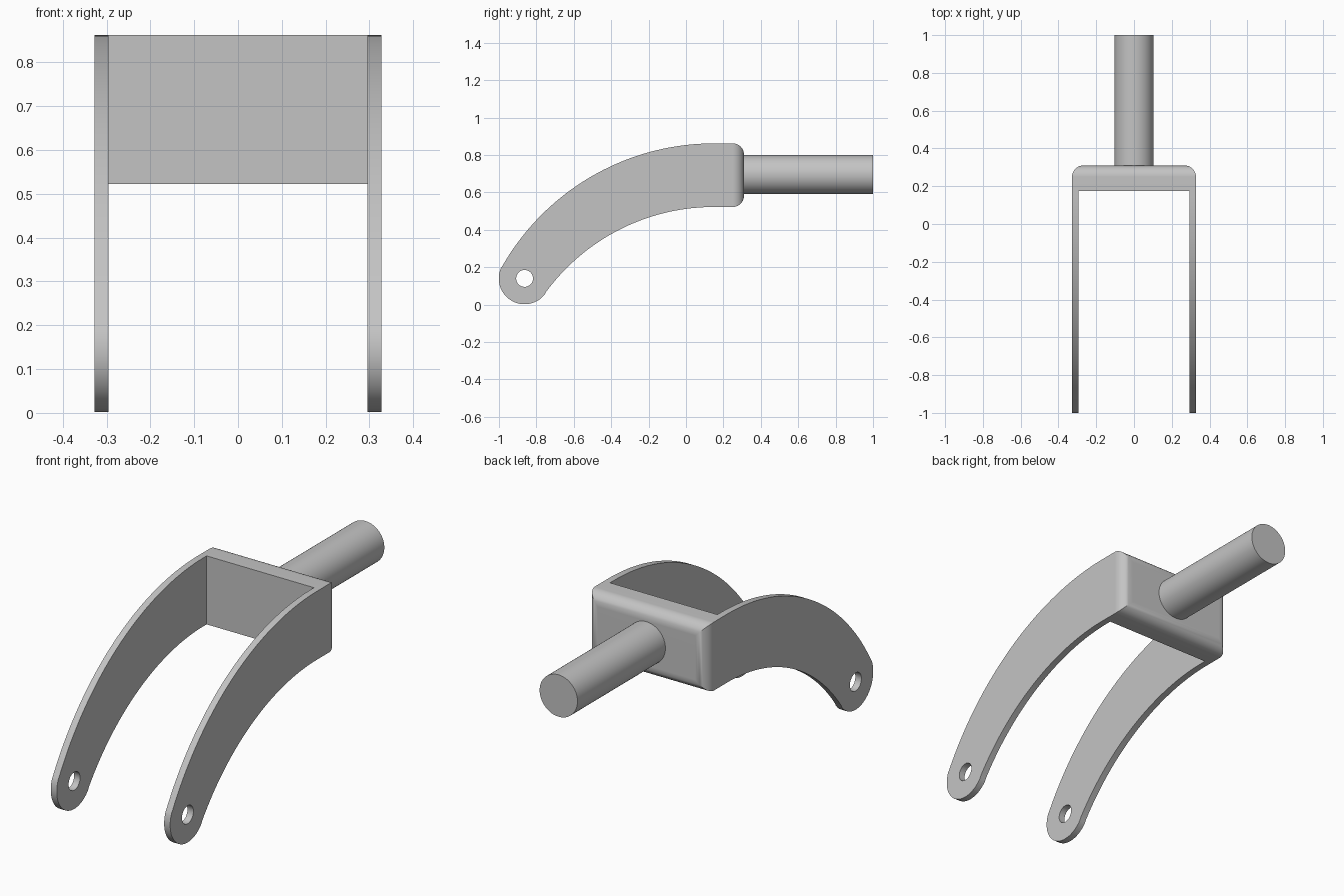
import bpy, bmesh, math
from mathutils import Matrix

if "Cube" in bpy.data.objects:
    bpy.data.objects.remove(bpy.data.objects["Cube"])

grey = bpy.data.materials.new("plain grey")
grey.diffuse_color = (0.55, 0.55, 0.55, 1)
grey.use_nodes = True
grey.node_tree.nodes["Principled BSDF"].inputs["Base Color"].default_value = grey.diffuse_color

HALF_W, INNER_W = 0.328, 0.295        # outer and inner half widths
BACK, WALL = 0.31, 0.175              # back face and inside face of the bridge
TOP, BOTTOM = 0.862, 0.522            # heights of the bridge
EYE_Y, EYE_Z, EYE_R = -0.863, 0.14, 0.138
BEND_Y, R_OUT, R_IN = 0.15, 1.305, 1.115


def new_object(name, bm):
    bmesh.ops.recalc_face_normals(bm, faces=bm.faces[:])
    mesh = bpy.data.meshes.new(name)
    bm.to_mesh(mesh)
    bm.free()
    mesh.materials.append(grey)
    ob = bpy.data.objects.new(name, mesh)
    bpy.context.collection.objects.link(ob)
    return ob


def select(ob):
    bpy.ops.object.select_all(action='DESELECT')
    ob.select_set(True)
    bpy.context.view_layer.objects.active = ob


def cylinder(name, radius, depth, centre, axis, sides=64):
    bm = bmesh.new()
    rot = Matrix.Rotation(math.pi / 2, 4, axis)
    bmesh.ops.create_cone(bm, cap_ends=True, segments=sides, radius1=radius,
                          radius2=radius, depth=depth,
                          matrix=Matrix.Translation(centre) @ rot)
    return new_object(name, bm)


def arc(cy, cz, r, a0, a1, n):
    return [(cy + r * math.cos(a0 + (a1 - a0) * i / n),
             cz + r * math.sin(a0 + (a1 - a0) * i / n)) for i in range(n + 1)]


# Side profile: outer arc, rounded eye end, inner arc, square back
c_out, c_in = TOP - R_OUT, BOTTOM - R_IN
out_end = math.atan2(0.208 - c_out, -0.983 - BEND_Y)
in_end = math.atan2(0.065 - c_in, -0.748 - BEND_Y)
eye_a = math.atan2(0.208 - EYE_Z, -0.983 - EYE_Y)
eye_b = math.atan2(0.065 - EYE_Z, -0.748 - EYE_Y) + 2 * math.pi
profile = [(BACK, TOP)]
profile += arc(BEND_Y, c_out, R_OUT, math.pi / 2, out_end, 40)
profile += arc(EYE_Y, EYE_Z, EYE_R, eye_a, eye_b, 32)[1:-1]
profile += arc(BEND_Y, c_in, R_IN, in_end, math.pi / 2, 40)
profile += [(BACK, BOTTOM)]

# Solid fork body with rounded back edges
bm = bmesh.new()
face = bm.faces.new([bm.verts.new((-HALF_W, y, z)) for y, z in profile])
ext = bmesh.ops.extrude_face_region(bm, geom=[face])
bmesh.ops.translate(bm, vec=(2 * HALF_W, 0, 0),
                    verts=[g for g in ext["geom"] if isinstance(g, bmesh.types.BMVert)])
bmesh.ops.recalc_face_normals(bm, faces=bm.faces[:])
back_edges = [e for e in bm.edges if all(abs(v.co.y - BACK) < 1e-5 for v in e.verts)]
bmesh.ops.bevel(bm, geom=back_edges, offset=0.06, segments=8, profile=0.5,
                affect='EDGES', clamp_overlap=False)
fork = new_object("fork", bm)

# Cutters: gap between the arms, and the axle holes
bm = bmesh.new()
bmesh.ops.create_cube(bm, size=1, matrix=Matrix.Translation((0, WALL - 1, 0.5))
                      @ Matrix.Diagonal((2 * INNER_W, 2, 2, 1)))
gap = new_object("gap_cutter", bm)
hole = cylinder("axle_hole_cutter", 0.045, 1, (0, EYE_Y, EYE_Z), 'Y', 40)
select(fork)
for cutter in (gap, hole):
    mod = fork.modifiers.new("cut", 'BOOLEAN')
    mod.operation, mod.object, mod.solver = 'DIFFERENCE', cutter, 'EXACT'
    bpy.ops.object.modifier_apply(modifier=mod.name)
for cutter in (gap, hole):
    bpy.data.objects.remove(cutter)

# Round stem at the back
stem = cylinder("stem", 0.104, 1 - BACK + 0.02, (0, (1 + BACK - 0.02) / 2, 0.695), 'X')

# Smooth curved surfaces, keep flats flat
for ob in (fork, stem):
    select(ob)
    bpy.ops.object.shade_smooth_by_angle(angle=math.radians(30))
    wn = ob.modifiers.new("flat_faces", 'WEIGHTED_NORMAL')
    wn.keep_sharp = True
